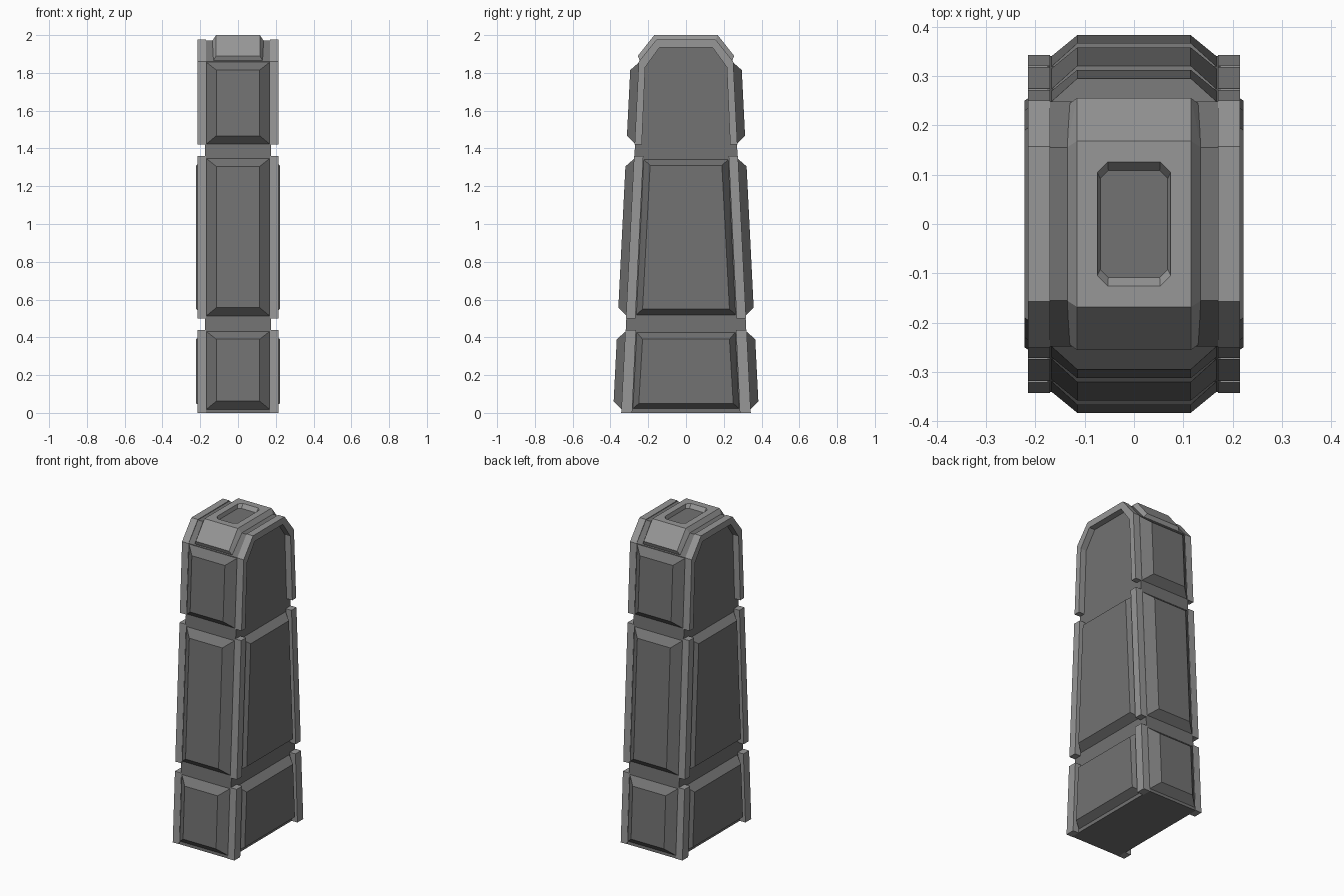
import bpy, bmesh

if "Cube" in bpy.data.objects:
    bpy.data.objects.remove(bpy.data.objects["Cube"])


def material(name, v):
    m = bpy.data.materials.new(name)
    m.diffuse_color = (v, v, v * 1.0, 1)
    m.use_nodes = True
    m.node_tree.nodes["Principled BSDF"].inputs["Base Color"].default_value = m.diffuse_color
    return m


DARK = material("dark grey", 0.17)
LIGHT = material("light grey", 0.31)


def finish(name, bm, mat):
    bmesh.ops.recalc_face_normals(bm, faces=bm.faces)
    me = bpy.data.meshes.new(name)
    bm.to_mesh(me)
    bm.free()
    me.materials.append(mat)
    ob = bpy.data.objects.new(name, me)
    bpy.context.collection.objects.link(ob)
    return ob


def prism(name, pts, x0, x1, mat):
    """Extrude a (y, z) outline along x."""
    bm = bmesh.new()
    f = bm.faces.new([bm.verts.new((x0, y, z)) for y, z in pts])
    r = bmesh.ops.extrude_face_region(bm, geom=[f])
    for v in r["geom"]:
        if isinstance(v, bmesh.types.BMVert):
            v.co.x = x1
    return finish(name, bm, mat)


def hull(name, pts, mat):
    bm = bmesh.new()
    for p in pts:
        bm.verts.new(p)
    bmesh.ops.convex_hull(bm, input=bm.verts)
    bmesh.ops.dissolve_limit(bm, angle_limit=0.01, verts=bm.verts, edges=bm.edges)
    return finish(name, bm, mat)


def edge(z):
    """Half depth of the tapered body at height z."""
    return 0.343 - 0.05 * z


def symmetric(half):
    return half + [(-y, z) for y, z in reversed(half)]


# Tapered core
prism("core", symmetric([(edge(0) - .002, 0), (edge(1.86) - .002, 1.86), (.155, 1.972)]),
      -.175, .175, DARK)

for s, side in ((1, "right"), (-1, "left")):
    # Corner rails of the two lower tiers
    for tier, z0, z1, i0, i1 in (("lower", 0, .44, .285, .265), ("middle", .5, 1.36, .268, .226)):
        for d, end in ((1, "back"), (-1, "front")):
            prism(f"{tier}_rail_{end}_{side}",
                  [(d * i0, z0), (d * edge(z0), z0), (d * edge(z1), z1), (d * i1, z1)],
                  s * .17, s * .215, LIGHT)
    # Arched rail around the top tier
    outer = [(edge(1.42), 1.42), (edge(1.86), 1.86), (.157, 1.976)]
    inner = [(.234, 1.42), (.216, 1.83), (.14, 1.935)]
    prism(f"arch_rail_{side}",
          symmetric(outer) + [(-y, z) for y, z in inner] + [(y, z) for y, z in reversed(inner)],
          s * .17, s * .215, LIGHT)
    # Raised side panels: outline and smaller outer face
    for tier, base, face in (
            ("lower", ((.284, .02), (.264, .43)), ((.25, .05), (.23, .39))),
            ("middle", ((.266, .515), (.227, 1.345)), ((.23, .55), (.19, 1.31)))):
        pts = [(s * .17, d * y, z) for y, z in base for d in (1, -1)]
        pts += [(s * .222, d * y, z) for y, z in face for d in (1, -1)]
        hull(f"{tier}_side_panel_{side}", pts, DARK)

# Raised panels on front and back
for d, end in ((-1, "front"), (1, "back")):
    for tier, z0, z1 in (("lower", .015, .435), ("middle", .51, 1.35), ("upper", 1.42, 1.86)):
        pts = [(x, d * (edge(z) - .006), z) for z in (z0, z1) for x in (-.172, .172)]
        pts += [(x, d * (edge(z) + .043), z)
                for z in (z0 + .047, z1 - .045) for x in (-.115, .115)]
        hull(f"{tier}_{end}_panel", pts, DARK)

# Top cap with a sunken octagonal well
rim = [(.116, .168, 2), (.116, .255, 1.89), (.136, .155, 1.97), (.13, .245, 1.866)]
cap = hull("top_cap", [(a * x, b * y, z) for x, y, z in rim for a in (1, -1) for b in (1, -1)], LIGHT)


def octagon(x, y, c, z):
    return [p for a in (1, -1) for b in (1, -1)
            for p in ((a * x, b * (y - c), z), (a * (x - c), b * y, z))]


cutter = hull("well_cutter", octagon(.068, .107, .016, 1.974) + octagon(.0755, .129, .022, 2.004), LIGHT)
cutter.hide_render = True
cutter.hide_viewport = True
mod = cap.modifiers.new("well", 'BOOLEAN')
mod.operation = 'DIFFERENCE'
mod.solver = 'EXACT'
mod.object = cutter
hull("well_floor", octagon(.068, .107, .016, 1.970) + octagon(.0684, .108, .016, 1.976), DARK)
